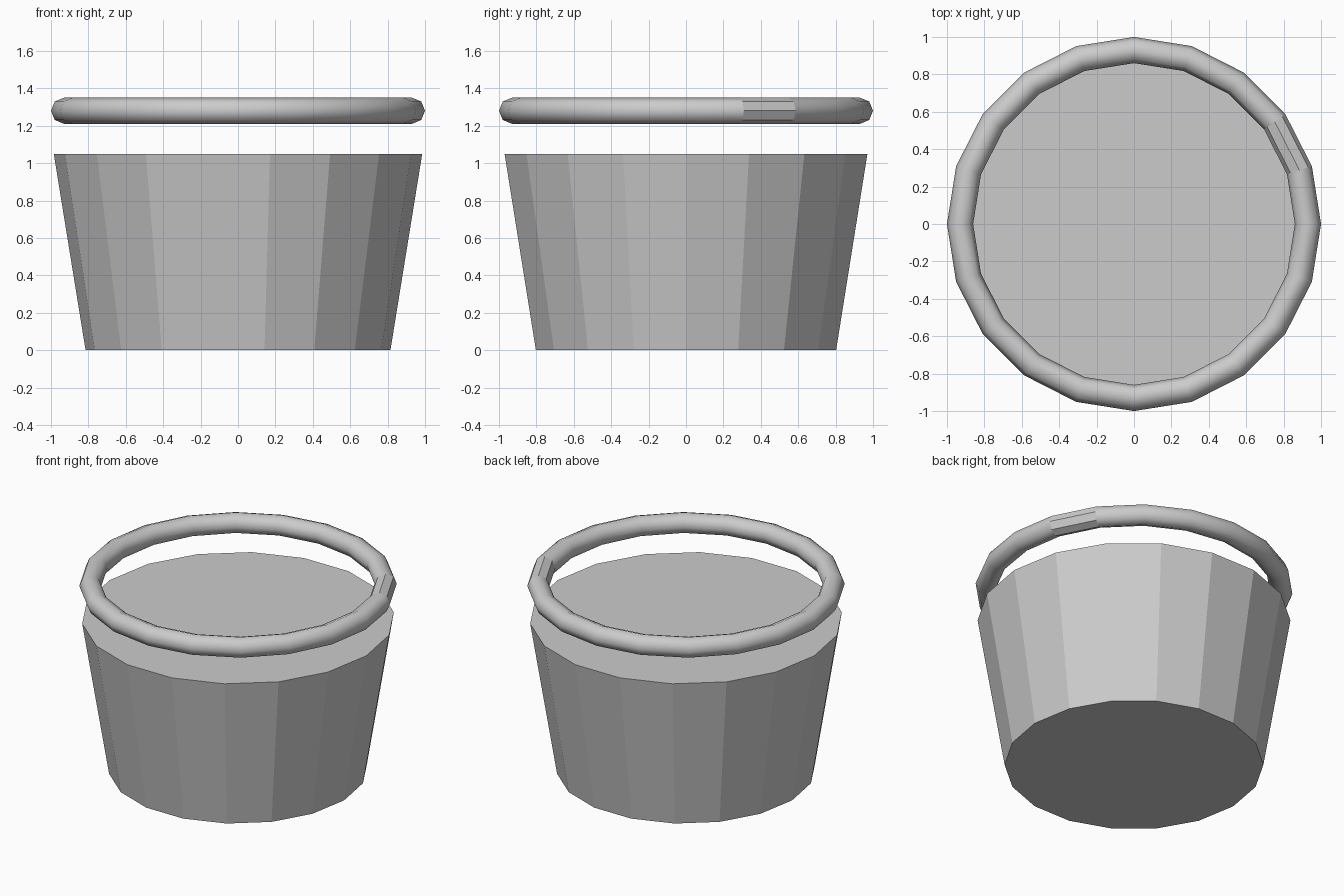
import bpy
from math import pi

cube = bpy.data.objects.get("Cube")
if cube:
    bpy.data.objects.remove(cube, do_unlink=True)

# One plain grey for everything
grey = bpy.data.materials.new("light_grey")
grey.use_nodes = True
colour = (0.6, 0.6, 0.6, 1)
grey.diffuse_color = colour
bsdf = next(n for n in grey.node_tree.nodes if n.type == "BSDF_PRINCIPLED")
bsdf.inputs["Base Color"].default_value = colour


def finish(name):
    obj = bpy.context.object
    obj.name = name
    obj.data.materials.append(grey)
    return obj


# Tapered, closed bucket with faceted sides
HEIGHT = 1.05
bpy.ops.mesh.primitive_cone_add(vertices=18, radius1=0.815, radius2=0.985,
                                depth=HEIGHT, location=(0, 0, HEIGHT / 2),
                                rotation=(0, 0, pi / 2))
finish("bucket_body")

# Round ring floating above the rim
bpy.ops.mesh.primitive_torus_add(major_segments=20, minor_segments=8,
                                 major_radius=0.93, minor_radius=0.07,
                                 location=(0, 0, 1.28))
ring = finish("rim_ring")
bpy.ops.object.shade_smooth()

# One ring segment stays faceted
for face in ring.data.polygons:
    x, y, _ = face.center
    if x > 0 and 0.33 < y / x < 0.72:
        face.use_smooth = False
